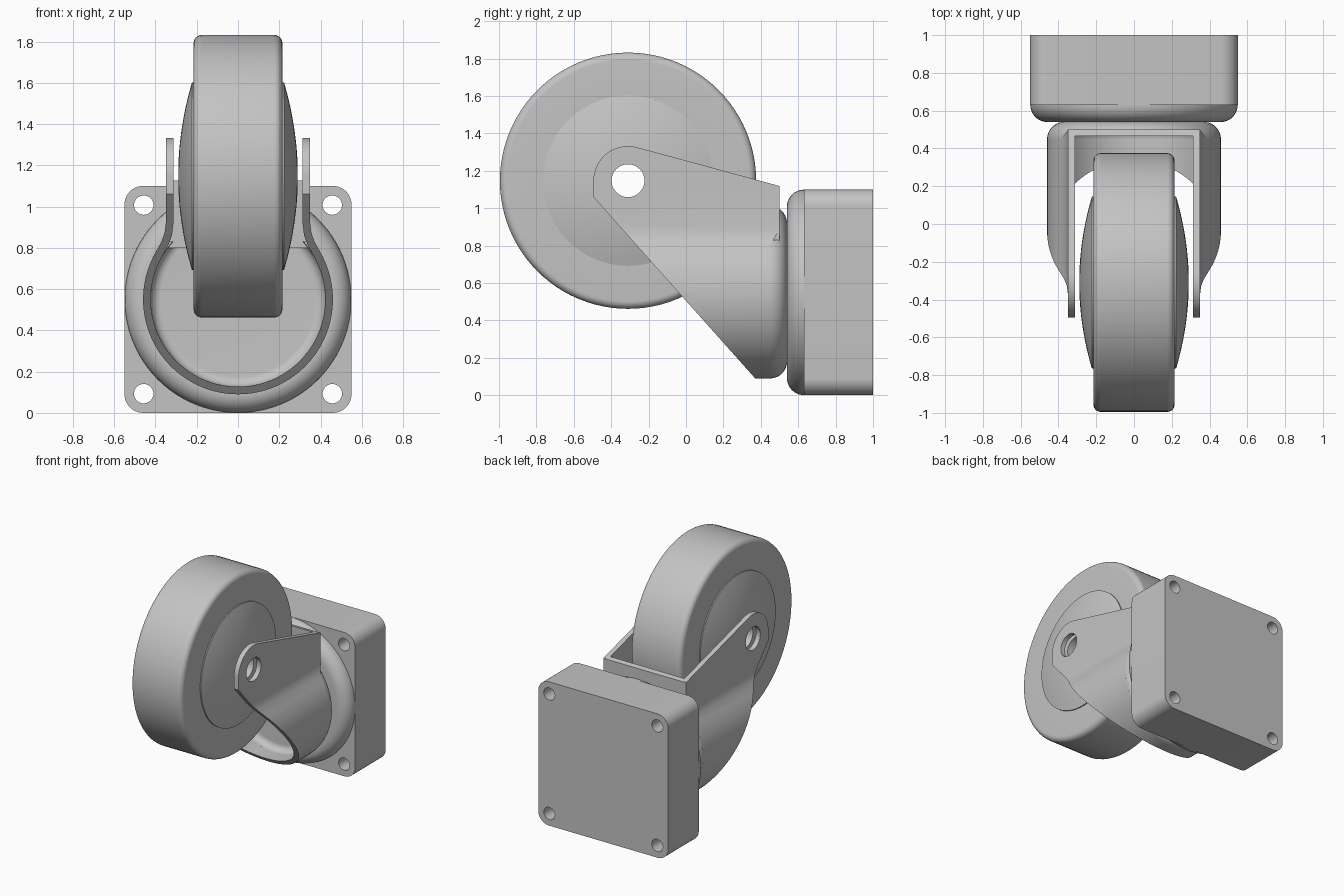
import bpy, bmesh
from math import sin, cos, pi, radians
from mathutils import Vector

if "Cube" in bpy.data.objects:
    bpy.data.objects.remove(bpy.data.objects["Cube"], do_unlink=True)

grey = bpy.data.materials.new("plain grey")
grey.use_nodes = True
grey.diffuse_color = (0.55, 0.55, 0.55, 1)
grey.node_tree.nodes["Principled BSDF"].inputs["Base Color"].default_value = grey.diffuse_color

AXLE_Y, AXLE_Z = -0.31, 1.147
SWIVEL_Z = 0.55


def finish(name, bm):
    bmesh.ops.recalc_face_normals(bm, faces=bm.faces)
    mesh = bpy.data.meshes.new(name)
    bm.to_mesh(mesh)
    bm.free()
    mesh.materials.append(grey)
    ob = bpy.data.objects.new(name, mesh)
    bpy.context.collection.objects.link(ob)
    return ob


def arc(cx, cy, r, a0, a1, n=10):
    """Points on an arc, angles in degrees."""
    steps = [radians(a0 + (a1 - a0) * i / n) for i in range(n + 1)]
    return [(cx + r * cos(a), cy + r * sin(a)) for a in steps]


def prism(name, points, axis, lo, hi):
    """Extrude a 2D outline along x (outline in yz) or y (outline in xz)."""
    bm = bmesh.new()
    place = (lambda u, v: (lo, u, v)) if axis == "x" else (lambda u, v: (u, lo, v))
    face = bm.faces.new([bm.verts.new(place(u, v)) for u, v in points])
    ext = bmesh.ops.extrude_face_region(bm, geom=[face])
    move = Vector((hi - lo, 0, 0)) if axis == "x" else Vector((0, hi - lo, 0))
    bmesh.ops.translate(bm, vec=move,
                        verts=[g for g in ext["geom"] if isinstance(g, bmesh.types.BMVert)])
    return finish(name, bm)


def lathe(name, profile, axis, centre, closed=False, steps=96):
    """Revolve (radius, height) points round the x or y axis through centre."""
    bm = bmesh.new()
    place = (lambda r, h: (h, 0, r)) if axis == "x" else (lambda r, h: (0, h, r))
    verts = [bm.verts.new(Vector(place(r, h)) + Vector(centre)) for r, h in profile]
    edges = [bm.edges.new(pair) for pair in zip(verts, verts[1:])]
    if closed:
        edges.append(bm.edges.new((verts[-1], verts[0])))
    bmesh.ops.spin(bm, geom=verts + edges, cent=centre, angle=2 * pi, steps=steps,
                   axis=(1, 0, 0) if axis == "x" else (0, 1, 0))
    bmesh.ops.remove_doubles(bm, verts=bm.verts, dist=0.0001)
    return finish(name, bm)


def boolean(ob, cutter, operation="DIFFERENCE"):
    mod = ob.modifiers.new("cut", "BOOLEAN")
    mod.operation, mod.object, mod.solver = operation, cutter, "EXACT"
    graph = bpy.context.evaluated_depsgraph_get()
    mesh = bpy.data.meshes.new_from_object(ob.evaluated_get(graph))
    ob.modifiers.clear()
    ob.data = mesh
    bpy.data.objects.remove(cutter, do_unlink=True)


# Mounting block with rounded corners and four through holes
corner, half = 0.09, 0.55
outline = []
for i, (sx, sz) in enumerate([(1, 1), (-1, 1), (-1, -1), (1, -1)]):
    outline += arc(sx * (half - corner), SWIVEL_Z + sz * (half - corner),
                   corner, 90 * i, 90 * i + 90)
block = prism("mounting_block", outline, "y", 0.63, 1.0)
for sx in (-1, 1):
    for sz in (-1, 1):
        hole = arc(sx * 0.457, SWIVEL_Z + sz * 0.457, 0.047, 0, 348.75, 31)
        boolean(block, prism("bolt_hole", hole, "y", 0.5, 1.1))

# Rounded swivel disc on the front of the block
disc = lathe("swivel_disc",
             [(0, 0.64), (0.549, 0.64), (0.549, 0.63)] + arc(0.459, 0.63, 0.09, 0, -90) + [(0, 0.54)],
             "y", (0, 0, SWIVEL_Z))

# Hollow swivel cup, cut back above the bend of the fork
cup = lathe("swivel_cup",
            [(0, 0.5)] + arc(0.373, 0.45, 0.05, 90, 0) + arc(0.37, 0.45, 0.09, 0, 90) + [(0, 0.541)],
            "y", (0, 0, SWIVEL_Z))
boolean(cup, prism("cup_trim", [(0.3, 0.83), (0.49, 0.83), (0.49, 1.2), (0.3, 1.2)], "x", -1, 1))

# Fork: a bent U-shaped strip trimmed to its side outline
right = [(0.35, 1.45), (0.35, 0.92), (0.356, 0.87), (0.371, 0.83)]
outer = right + arc(0, SWIVEL_Z, 0.46, 30, -210, 60) + [(-x, z) for x, z in reversed(right)]
inner = []
for i, p in enumerate(outer):
    a, b = outer[max(i - 1, 0)], outer[min(i + 1, len(outer) - 1)]
    along = (Vector(b) - Vector(a)).normalized()
    inner.append((p[0] + along.y * 0.037, p[1] - along.x * 0.037))
fork = prism("fork", outer + inner[::-1], "y", -0.7, 0.6)
side = ([(0.41, 0.045), (0.452, 0.045), (0.452, 0.8), (0.495, 0.88), (0.495, 1.12)]
        + arc(AXLE_Y, AXLE_Z, 0.185, 75, 180, 24) + [(-0.495, 1.06)])
boolean(fork, prism("fork_outline", side, "x", -1, 1), "INTERSECT")
axle_hole = arc(AXLE_Y, AXLE_Z, 0.088, 0, 352.5, 47)
boolean(fork, prism("axle_hole", axle_hole, "x", -1, 1))

# Web joining the two fork arms at the back
web = prism("fork_web", [(0.465, 0.8), (0.5, 0.8), (0.5, 1.118), (0.465, 1.127)], "x", -0.35, 0.35)

# Wheel with rounded tread, domed hubs and an open axle bore
dome = [(r, 0.29 - 0.067 * (r / 0.455) ** 2)
        for r in [0.088 + 0.367 * i / 12 for i in range(13)]]
flank = dome + [(0.455, 0.215)] + arc(0.645, 0.175, 0.04, 90, 0, 8)
wheel = lathe("wheel", flank + [(r, -h) for r, h in reversed(flank)],
              "x", (0, AXLE_Y, AXLE_Z), closed=True)

# Smooth rounded surfaces, keep hard edges
for ob in (block, disc, cup, fork, web, wheel):
    bpy.ops.object.select_all(action="DESELECT")
    ob.select_set(True)
    bpy.context.view_layer.objects.active = ob
    bpy.ops.object.shade_smooth_by_angle(angle=radians(30))
